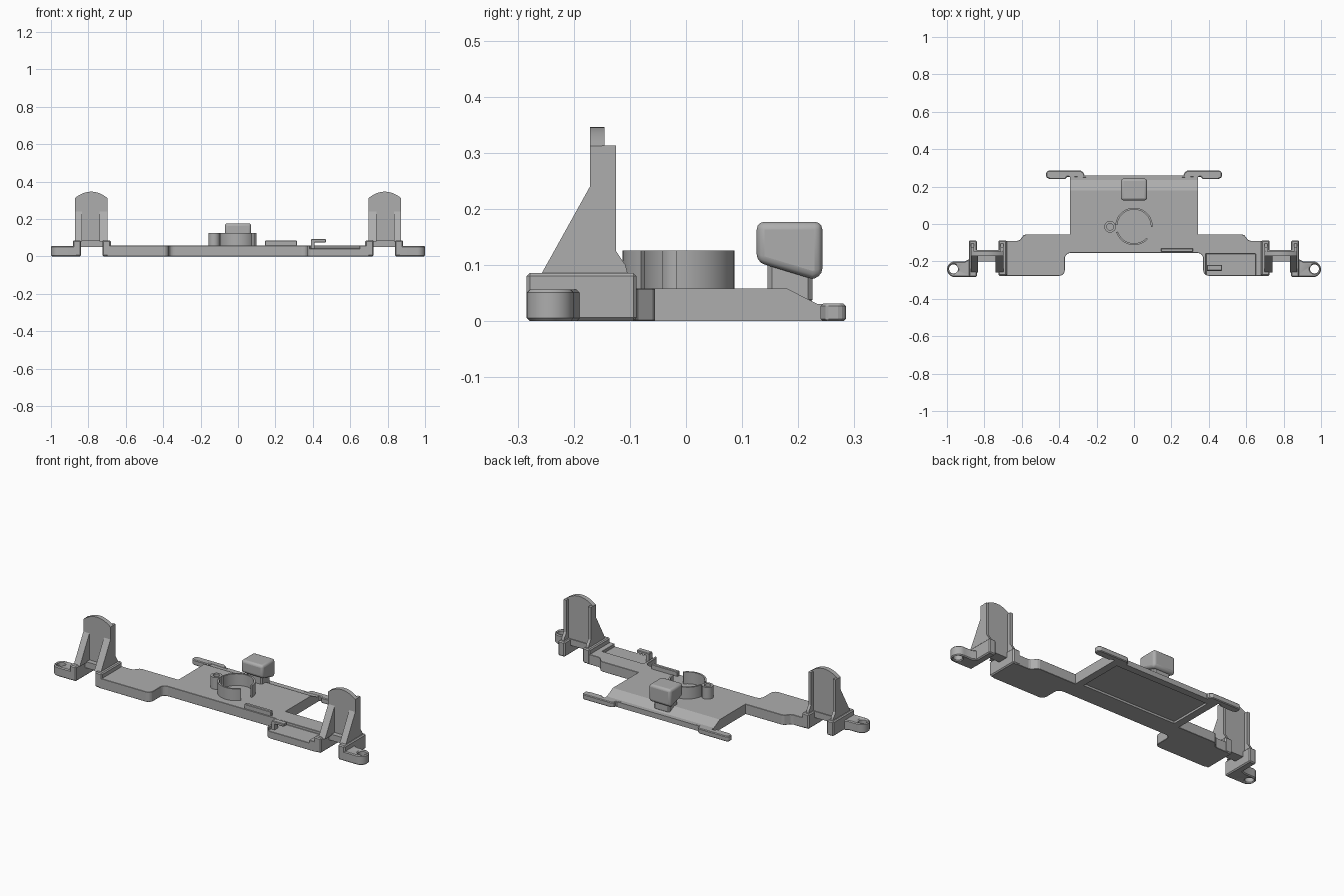
import bpy, bmesh, math
from mathutils import Vector

cube = bpy.data.objects.get("Cube")
if cube:
    bpy.data.objects.remove(cube)

GREY = (0.42, 0.42, 0.42, 1)
mat = bpy.data.materials.new("matte grey")
mat.use_nodes = True
mat.diffuse_color = GREY
mat.node_tree.nodes["Principled BSDF"].inputs["Base Color"].default_value = GREY


def prism(name, pts, lo, hi, axis="z", bevel=0.0, smooth=False, segments=1):
    """Extrude a 2D outline along an axis (x: points are y,z; y: x,z; z: x,y)."""
    place = {"x": lambda a, b, c: (c, a, b),
             "y": lambda a, b, c: (a, c, b),
             "z": lambda a, b, c: (a, b, c)}[axis]
    bm = bmesh.new()
    face = bm.faces.new([bm.verts.new(place(a, b, lo)) for a, b in pts])
    ext = bmesh.ops.extrude_face_region(bm, geom=[face])["geom"]
    shift = Vector(place(0, 0, hi - lo))
    bmesh.ops.translate(bm, verts=[v for v in ext if isinstance(v, bmesh.types.BMVert)], vec=shift)
    bmesh.ops.recalc_face_normals(bm, faces=bm.faces)
    mesh = bpy.data.meshes.new(name)
    bm.to_mesh(mesh)
    bm.free()
    mesh.materials.append(mat)
    obj = bpy.data.objects.new(name, mesh)
    bpy.context.collection.objects.link(obj)
    if bevel:
        mod = obj.modifiers.new("soft edges", "BEVEL")
        mod.width, mod.segments = bevel, segments
        mod.limit_method, mod.angle_limit = "ANGLE", math.radians(40)
    if smooth:
        bpy.ops.object.select_all(action="DESELECT")
        obj.select_set(True)
        bpy.context.view_layer.objects.active = obj
        bpy.ops.object.shade_smooth_by_angle(angle=math.radians(35))
    return obj


def box(name, x, y, z, bevel=0.0):
    return prism(name, [(x[0], y[0]), (x[1], y[0]), (x[1], y[1]), (x[0], y[1])], *z, bevel=bevel)


def arc(cx, cy, r, start, end, n):
    steps = [math.radians(start + (end - start) * i / n) for i in range(n + 1)]
    return [(cx + r * math.cos(t), cy + r * math.sin(t)) for t in steps]


def ring_sector(name, cx, cy, r_out, r_in, start, end, z):
    pts = arc(cx, cy, r_out, start, end, 24) + arc(cx, cy, r_in, end, start, 24)
    return prism(name, pts, *z, smooth=True)


def cut(target, cutter):
    cutter.hide_render = True
    cutter.hide_viewport = True
    cutter.display_type = "WIRE"
    mod = target.modifiers.new("cut", "BOOLEAN")
    mod.operation, mod.object, mod.solver = "DIFFERENCE", cutter, "EXACT"
    # keep the cut ahead of any edge bevel
    target.modifiers.move(len(target.modifiers) - 1, 0)


T = 0.058  # plate height

# centre plate with sloping back edge and shallow underside recess
centre = prism("centre_plate", [(-0.10, 0), (0.26, 0), (0.26, 0.03), (0.235, 0.03), (0.18, T), (-0.10, T)],
               -0.343, 0.343, "x")
cut(centre, box("underside_cutter", (-0.3, 0.3), (-0.04, 0.22), (-0.02, 0.012)))

# front beam and both wings share one rounded outline
half = ([(0.33, -0.155)] + arc(0.34, -0.185, 0.03, 90, 0, 5) + arc(0.40, -0.247, 0.03, 180, 270, 5)
        + [(0.70, -0.277), (0.70, -0.09), (0.625, -0.09), (0.61, -0.085), (0.59, -0.06), (0.575, -0.055)])
outline = half + [(-x, y) for x, y in reversed(half)]
beam = prism("front_beam", outline, 0, T, bevel=0.008)
cut(beam, box("pocket_cutter", (0.385, 0.65), (-0.32, -0.16), (0.042, 0.2)))

for side, s in (("left", 1), ("right", -1)):
    def span(a, b):
        return tuple(sorted((s * a, s * b)))

    # base blocks on either side of the tower opening
    box(side + "_inner_base", span(0.68, 0.725), (-0.277, -0.088), (0, 0.086), 0.006)
    box(side + "_outer_base", span(0.84, 0.883), (-0.284, -0.088), (0, 0.086), 0.006)
    box(side + "_cross_bar", span(0.70, 0.87), (-0.20, -0.14), (0.05, 0.086))

    # mounting ear with screw hole
    ear_pts = [(0.86, -0.284)] + arc(0.958, -0.242, 0.042, -90, 90, 14) + [(0.905, -0.2), (0.885, -0.19), (0.86, -0.19)]
    ear = prism(side + "_ear", [(s * x, y) for x, y in ear_pts], 0, 0.056, bevel=0.006, smooth=True)
    cut(ear, prism(side + "_ear_hole_cutter", arc(s * 0.965, -0.24, 0.024, 0, 345, 23), -0.1, 0.1))

    # upright with arched top, back flanges and sloped front ribs
    mid = 0.785
    arch = [(mid - 0.087, 0.07)] + [(mid + dx, 0.312 + 0.034 * (1 - (dx / 0.087) ** 2))
                                   for dx in [-0.087 + 0.0145 * i for i in range(13)]] + [(mid + 0.087, 0.07)]
    prism(side + "_upright", [(s * x, z) for x, z in arch], -0.171, -0.145, "y", smooth=True)
    flange = [(-0.15, 0.07), (-0.1, 0.07), (-0.108, 0.1), (-0.125, 0.125), (-0.125, 0.313), (-0.15, 0.313)]
    rib = [(-0.26, 0.08), (-0.165, 0.08), (-0.165, 0.24), (-0.171, 0.24)]
    for place, f, r in (("inner", (0.698, 0.715), (0.698, 0.74)), ("outer", (0.855, 0.872), (0.833, 0.872))):
        prism(f"{side}_{place}_flange", flange, *span(*f), "x")
        prism(f"{side}_{place}_rib", rib, *span(*r), "x")

    # back rail with hooked end
    rail = [(0.24, 0.245), (0.36, 0.252), (0.365, 0.24), (0.45, 0.24), (0.47, 0.25), (0.47, 0.275),
            (0.46, 0.285), (0.285, 0.285), (0.27, 0.275), (0.265, 0.26), (0.24, 0.26)]
    prism(side + "_back_rail", [(s * x, y) for x, y in rail], 0, 0.031, bevel=0.004)

# open ring holder and its hollow screw post
WALL = (0.05, 0.126)
ring_sector("ring_back", 0, -0.013, 0.1, 0.09, -2, 175, WALL)
ring_sector("ring_front", 0, -0.013, 0.1, 0.09, 198, 318, WALL)
ring_sector("screw_post", -0.128, -0.015, 0.031, 0.018, 0, 359.9, WALL)

# push button: slanted underside cap on a stem
box("button_stem", (-0.05, 0.05), (0.145, 0.225), (0.03, 0.12), 0.008)
prism("button_cap", [(0.126, 0.105), (0.225, 0.075), (0.243, 0.08), (0.243, 0.177), (0.126, 0.177)],
      -0.07, 0.07, "x", bevel=0.014, smooth=True, segments=3)

# small stop bar and hooked tab
box("stop_bar", (0.145, 0.315), (-0.15, -0.13), (0.05, 0.085), 0.003)
box("tab_post", (0.39, 0.41), (-0.25, -0.218), (0.035, 0.085))
box("tab_top", (0.39, 0.47), (-0.25, -0.218), (0.075, 0.092), 0.003)
